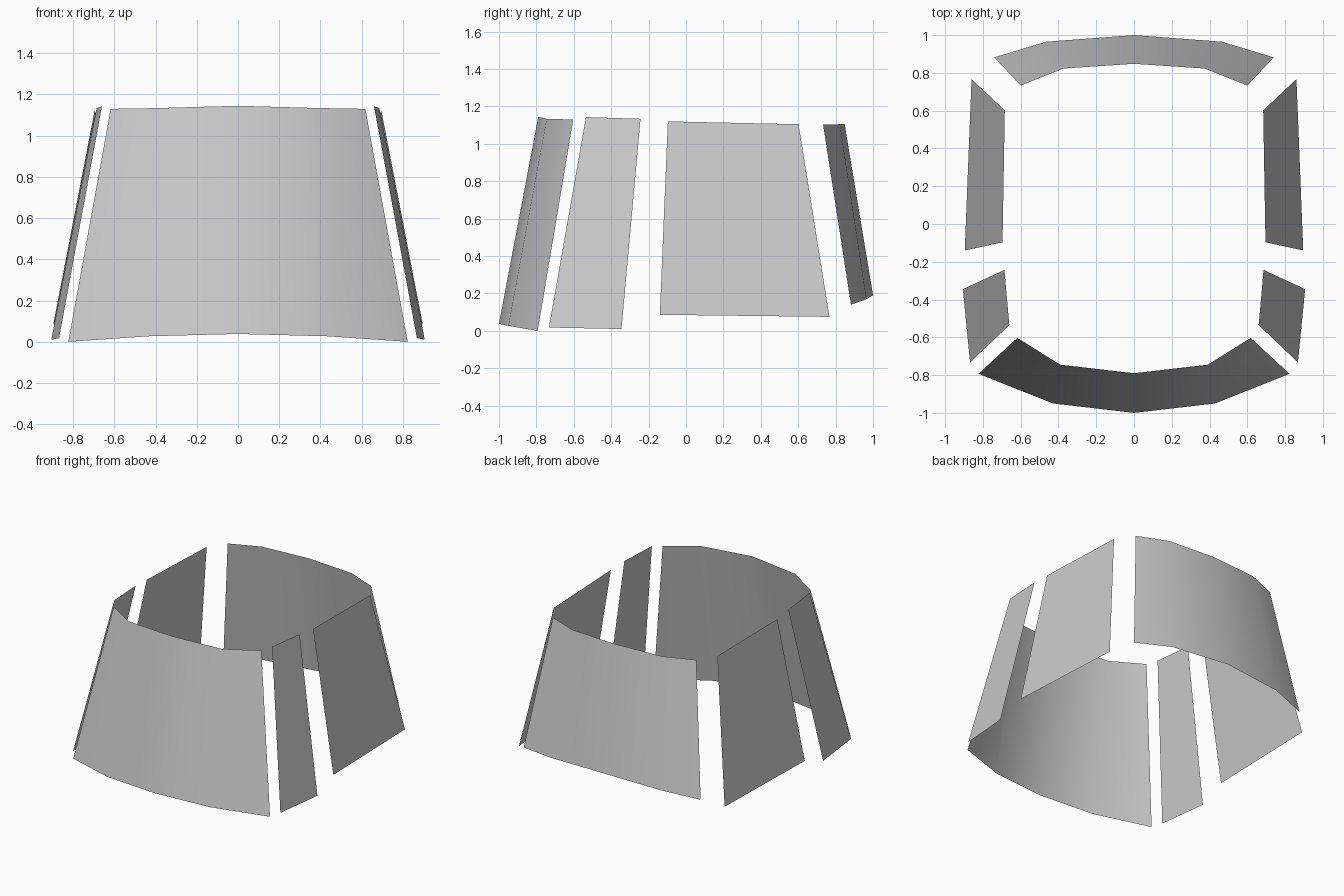
import bpy

if "Cube" in bpy.data.objects:
    bpy.data.objects.remove(bpy.data.objects["Cube"])


def panel(name, bottom, top, smooth=False):
    """Strip of quads between a bottom and a top edge, both listed left to right seen from outside."""
    n = len(bottom)
    faces = [(i, i + 1, n + i + 1, n + i) for i in range(n - 1)]
    mesh = bpy.data.meshes.new(name)
    mesh.from_pydata(bottom + top, [], faces)
    mesh.polygons.foreach_set("use_smooth", [smooth] * len(faces))
    mesh.update()
    obj = bpy.data.objects.new(name, mesh)
    bpy.context.collection.objects.link(obj)
    return obj


def mirror_row(half):
    """Full edge from a half edge that runs from the outer corner to the centre (x = 0)."""
    return half + [(-x, y, z) for x, y, z in reversed(half[:-1])]


def flip(row):
    """Same edge on the opposite side, reordered so the face still points outwards."""
    return [(-x, y, z) for x, y, z in reversed(row)]


# curved windscreen (front, -y)
panel("windscreen",
      mirror_row([(-0.823, -0.793, 0.0), (-0.43, -0.95, 0.027), (0, -1.0, 0.038)]),
      mirror_row([(-0.618, -0.603, 1.13), (-0.39, -0.745, 1.134), (0, -0.79, 1.145)]),
      smooth=True)

# curved rear window (+y)
panel("rear_window",
      mirror_row([(0.74, 0.882, 0.14), (0.465, 0.965, 0.17), (0, 1.0, 0.19)]),
      mirror_row([(0.60, 0.733, 1.103), (0.375, 0.823, 1.105), (0, 0.848, 1.107)]),
      smooth=True)

# flat side windows, one pair for each row of seats
sides = {
    "front_side_window": ([(0.868, -0.733, 0.018), (0.906, -0.345, 0.01)],
                          [(0.66, -0.535, 1.143), (0.686, -0.243, 1.134)]),
    "rear_side_window": ([(0.896, -0.14, 0.086), (0.86, 0.767, 0.075)],
                         [(0.696, -0.097, 1.12), (0.684, 0.602, 1.105)]),
}
for name, (bottom, top) in sides.items():
    panel(name + "_right", bottom, top)
    panel(name + "_left", flip(bottom), flip(top))
